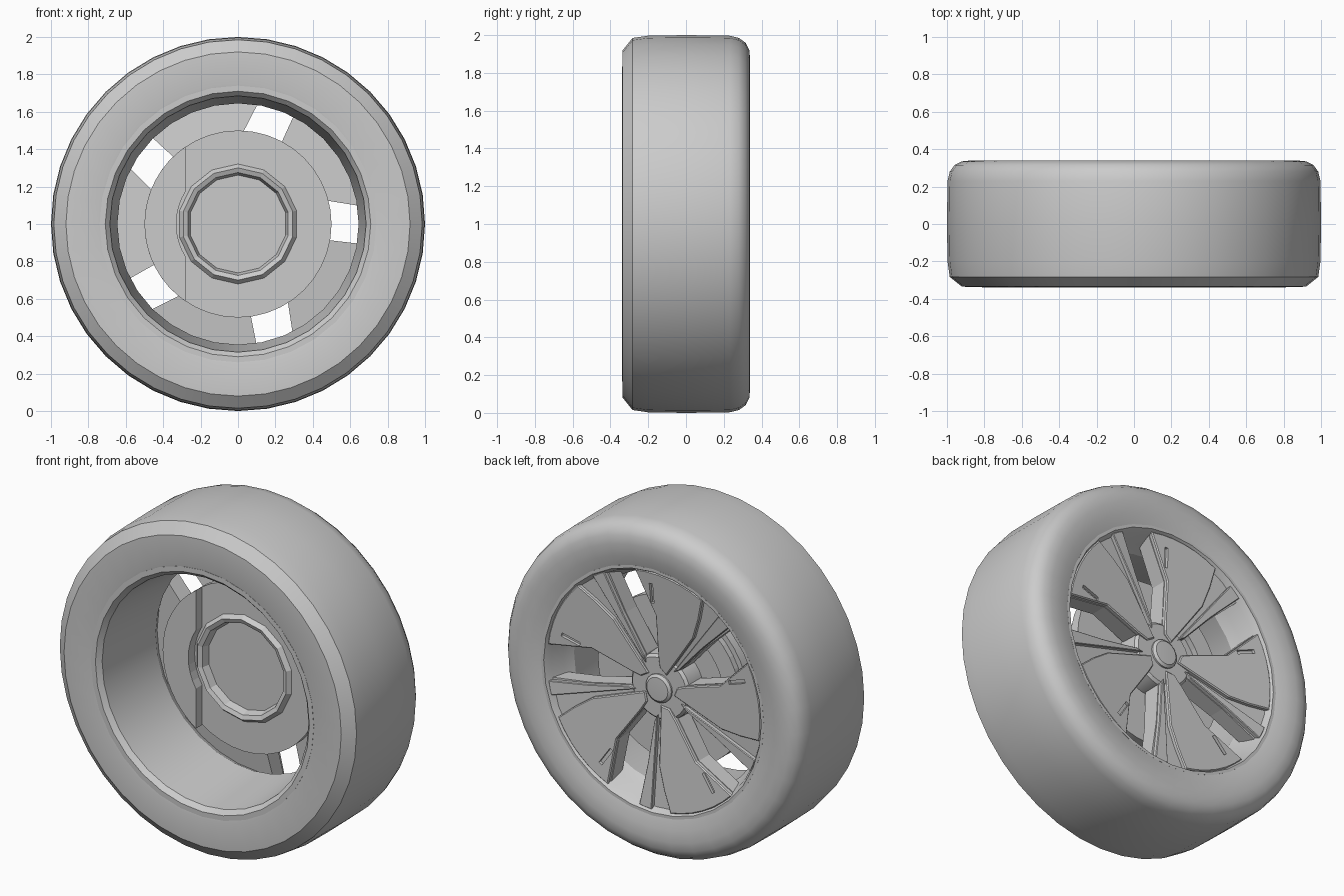
import bpy, bmesh, math
from mathutils import Vector

old = bpy.data.objects.get("Cube")
if old:
    bpy.data.objects.remove(old, do_unlink=True)

grey = bpy.data.materials.new("plain_grey")
grey.use_nodes = True
GREY = (0.6, 0.6, 0.6, 1)
grey.diffuse_color = GREY
grey.node_tree.nodes["Principled BSDF"].inputs["Base Color"].default_value = GREY


def finish(name, bm, smooth=None):
    bmesh.ops.recalc_face_normals(bm, faces=bm.faces)
    mesh = bpy.data.meshes.new(name)
    bm.to_mesh(mesh)
    bm.free()
    mesh.materials.append(grey)
    obj = bpy.data.objects.new(name, mesh)
    bpy.context.collection.objects.link(obj)
    if smooth:
        bpy.ops.object.select_all(action='DESELECT')
        obj.select_set(True)
        bpy.context.view_layer.objects.active = obj
        bpy.ops.object.shade_smooth_by_angle(angle=math.radians(smooth))
    return obj


def polar(r, angle, y):
    # angle in degrees, counted on the outer (+y) face of the wheel
    a = math.radians(angle)
    return Vector((-r * math.cos(a), y, 1 + r * math.sin(a)))


def lathe(name, profile, steps, smooth=None):
    # closed (radius, y) loop turned about the axle
    bm = bmesh.new()
    rings = [[bm.verts.new(polar(r, 90 + 360 * i / steps, y)) for r, y in profile]
             for i in range(steps)]
    for i in range(steps):
        a, b = rings[i - 1], rings[i]
        for j in range(len(profile)):
            bm.faces.new((a[j - 1], a[j], b[j], b[j - 1]))
    bmesh.ops.remove_doubles(bm, verts=bm.verts, dist=1e-5)
    loose = [e for e in bm.edges if not e.link_faces]
    bmesh.ops.delete(bm, geom=loose, context='EDGES')
    return finish(name, bm, smooth)


def prism(name, outline, front, back, turn, bevel=0.0):
    # outline in spoke coordinates: along the groove, across the groove
    bm = bmesh.new()
    sides = []
    for depth in (back, front):
        ring = []
        for p, q in outline:
            t = p * math.cos(LEAN) + q * math.sin(LEAN)
            ring.append(bm.verts.new(polar(math.hypot(p, q),
                        turn + math.degrees(math.atan2(q, p)), depth(t))))
        sides.append(ring)
    lid = bm.faces.new(sides[1])
    bm.faces.new(sides[0])
    for j in range(len(outline)):
        bm.faces.new((sides[0][j - 1], sides[0][j], sides[1][j], sides[1][j - 1]))
    if bevel:
        bmesh.ops.recalc_face_normals(bm, faces=bm.faces)
        bmesh.ops.bevel(bm, geom=list(lid.edges), offset=bevel, segments=1,
                        affect='EDGES', clamp_overlap=True)
    return finish(name, bm)


def cut(obj, cutter):
    # carve the cutter out of the part, then drop the cutter
    mod = obj.modifiers.new("cut", 'BOOLEAN')
    mod.operation = 'DIFFERENCE'
    mod.solver = 'EXACT'
    mod.object = cutter
    carved = obj.evaluated_get(bpy.context.evaluated_depsgraph_get())
    obj.data = bpy.data.meshes.new_from_object(carved)
    obj.modifiers.clear()
    bpy.data.objects.remove(cutter, do_unlink=True)


def arc(r, start, end, steps):
    angles = [math.radians(start + (end - start) * i / steps) for i in range(steps + 1)]
    return [(r * math.cos(a), r * math.sin(a)) for a in angles]


LEAN = math.radians(20)
face = lambda t: .25 + .085 * t
floor = lambda t: face(t) - .025
under = lambda t: face(t) - .035
rear = lambda t: .11 + .12 * t
level = lambda y: (lambda t: y)

# Tyre and rim barrel
lathe("tyre", [(.70, -.325), (.75, -.34), (.92, -.335), (.985, -.283), (.997, -.2), (1, 0),
               (.997, .23), (.985, .28), (.96, .315), (.92, .335), (.87, .34), (.80, .335),
               (.73, .315), (.72, .2), (.72, -.2)], 40, 35)
lathe("rim_barrel", [(.74, -.338), (.71, -.338), (.685, -.31), (.645, .14),
                     (.675, .20), (.70, .28), (.722, .318), (.74, .318), (.74, .2), (.74, -.2)],
      32, 25)

# Brake disc, its faceted bell ring, and the caliper at one side
lathe("brake_disc", [(0, .09), (.29, .09), (.29, .06), (.5, .06), (.5, .12), (0, .12)], 40, 25)
lathe("bell_ring", [(.26, .095), (.275, .045), (.3, .035), (.325, .065), (.325, .095)], 14)
prism("brake_caliper", arc(.5, -56, 56, 16) + arc(.33, 32, -32, 8), level(.065), level(0), 0)
prism("caliper_back", arc(.47, 15, 50, 4) + arc(.36, 50, 15, 4), level(.155), level(.1), 0)

# Hub and centre cap
hub = lathe("wheel_hub", [(0, .1), (.2, .1), (.195, .235), (.18, .25), (0, .25)], 30, 25)
lathe("centre_cap", [(0, .2), (.085, .2), (.085, .26), (.07, .272), (0, .275)], 20, 25)

spoke_outline = ([(.09, -.01), (.16, -.012), (.2, -.03), (.45, -.06)] + arc(.715, -9, 47, 8)
                 + [(.36, .27), (.16, .12), (.11, .075)])
panel_outline = ([(.1, .012), (.45, .02), (.58, .06)] + arc(.712, 9, 46.5, 6)
                 + [(.36, .265), (.16, .117), (.105, .07)])
rib_outline = ([(.16, -.007), (.2, -.026), (.45, -.055)] + arc(.712, -8, -1.2, 2)
               + [(.2, -.007)])
slot_outline = arc(.64, 37, 39, 1) + arc(.52, 39.2, 36.8, 1)

for i in range(5):
    # Broad spoke: sunken base, raised panel with a slot, slim rib beside the groove
    turn = 72 * i - 90
    prism(f"spoke_base_{i}", spoke_outline, floor, rear, turn)
    panel = prism(f"spoke_panel_{i}", panel_outline, face, under, turn, .006)
    prism(f"spoke_rib_{i}", rib_outline, face, under, turn, .004)
    cut(panel, prism(f"slot_cutter_{i}", slot_outline, lambda t: face(t) + .02,
                     lambda t: face(t) - .018, turn))

    # Bolt pocket and bolt
    centre = polar(.145, turn + 52, 0)
    for name, radius, sides, low, high in (("pocket_cutter", .037, 14, .18, .3),
                                           ("wheel_bolt", .022, 6, .17, .205)):
        bm = bmesh.new()
        bmesh.ops.create_cone(bm, cap_ends=True, segments=sides,
                              radius1=radius, radius2=radius, depth=high - low)
        for v in bm.verts:
            v.co = Vector((v.co.x, v.co.z + (low + high) / 2, v.co.y)) + centre
        part = finish(f"{name}_{i}", bm)
        if name == "pocket_cutter":
            cut(hub, part)
